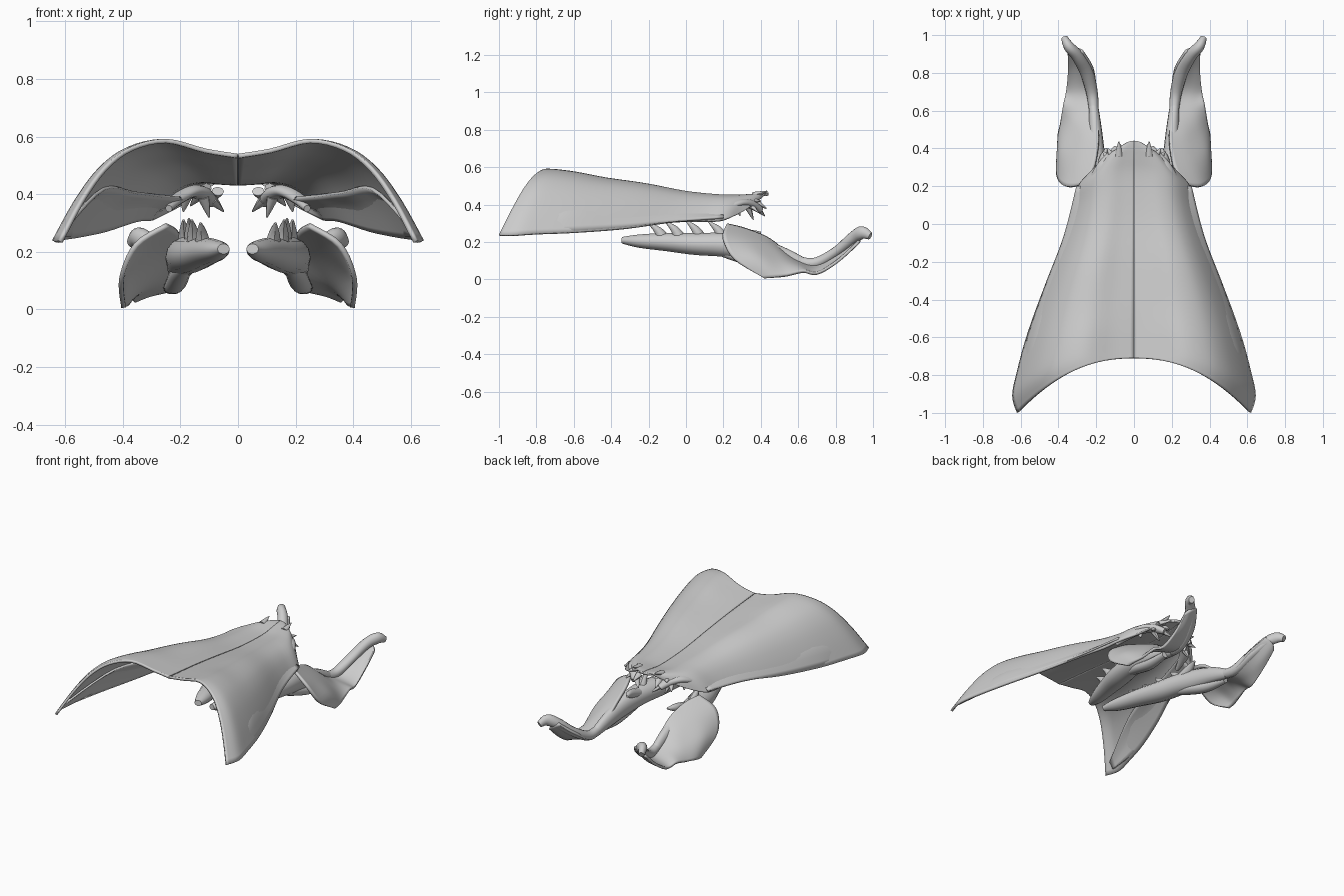
import bpy, math
from mathutils import Vector


def spline(keys, n):
    """Smooth interpolation through tuples of any length, n steps per span."""
    k = [Vector(p) for p in keys]
    out = []
    for i in range(len(k) - 1):
        a, b, c, d = k[max(i - 1, 0)], k[i], k[i + 1], k[min(i + 2, len(k) - 1)]
        for j in range(n):
            t = j / n
            out.append(0.5 * (2 * b + (c - a) * t + (2 * a - 5 * b + 4 * c - d) * t * t
                              + (3 * b - a - 3 * c + d) * t ** 3))
    return out + [k[-1]]


def loft(name, rows, closed=False, thick=0.0):
    """Skin rows of points on the +x side, mirrored to -x."""
    m = len(rows[0])
    verts = [tuple(p) for r in rows for p in r]
    faces = []
    for i in range(len(rows) - 1):
        for j in range(m if closed else m - 1):
            k = (j + 1) % m
            faces.append((i * m + j, i * m + k, (i + 1) * m + k, (i + 1) * m + j))
    if closed:
        faces += [tuple(range(m))[::-1], tuple(range(len(verts) - m, len(verts)))]
    mesh = bpy.data.meshes.new(name)
    mesh.from_pydata(verts, [], faces)
    ob = bpy.data.objects.new(name, mesh)
    bpy.context.collection.objects.link(ob)
    if thick:
        s = ob.modifiers.new("thickness", 'SOLIDIFY')
        s.thickness, s.offset = abs(thick), math.copysign(1, thick)
    mir = ob.modifiers.new("mirror", 'MIRROR')
    mir.use_clip = True
    mir.use_mirror_merge = False
    bpy.ops.object.select_all(action='DESELECT')
    bpy.context.view_layer.objects.active = ob
    ob.select_set(True)
    bpy.ops.object.shade_smooth_by_angle(angle=math.radians(45))
    return ob


def tube(name, keys, n=5, sides=14):
    """Tapered bone: keys are (x, y, z, side radius, vertical radius)."""
    path = spline(keys, n)
    rows = []
    for i, p in enumerate(path):
        t = (path[min(i + 1, len(path) - 1)] - path[max(i - 1, 0)])
        t = Vector(t[:3]).normalized()
        side = t.cross(Vector((0, 0, 1)))
        side = side.normalized() if side.length > 0.05 else Vector((1, 0, 0))
        up = side.cross(t)
        rows.append([Vector(p[:3]) + side * p[3] * math.cos(a) + up * p[4] * math.sin(a)
                     for a in (2 * math.pi * q / sides for q in range(sides))])
    return loft(name, rows, closed=True)


# Roof shield: centre y, edge y, half width, centre z, ridge z, edge z
stations = [(-.71, -1.0, .62, .54, .592, .24), (-.66, -.91, .645, .535, .59, .24),
            (-.55, -.78, .62, .525, .575, .247), (-.4, -.58, .565, .51, .545, .255),
            (-.2, -.32, .47, .485, .515, .275), (0, -.07, .365, .458, .475, .31),
            (.15, .09, .318, .447, .458, .315), (.27, .20, .298, .445, .453, .32),
            (.35, .28, .23, .455, .457, .35), (.40, .36, .15, .462, .462, .40),
            (.44, .41, .07, .465, .462, .44)]
# Normalised cross-section: width fraction, height fraction, centre blend
section = spline([(0, 1, 1), (.18, 1, .65), (.4, 1, 0), (.6, .92, 0),
                  (.75, .72, 0), (.88, .4, 0), (1, 0, 0)], 4)
rows = []
for yc, ye, w, zc, zr, ze in spline(stations, 4):
    row = []
    for s, h, c in section:
        z = ze + (zr - ze) * h + (zc - zr) * c
        row.append((w * s, yc + (ye - yc) * max(s, 0) ** 2.2, z))
    rows.append(row)
loft("roof_shield", rows, thick=-0.015)

# Inner lining plate along each side wall
lining = [[(.61, -.93, .25), (.6, -.93, .27), (.585, -.93, .29)],
          [(.57, -.65, .255), (.53, -.65, .35), (.46, -.6, .415)],
          [(.47, -.35, .275), (.42, -.33, .35), (.35, -.3, .40)],
          [(.365, -.07, .305), (.32, -.05, .35), (.27, -.03, .39)],
          [(.30, .2, .325), (.25, .2, .35), (.19, .2, .38)]]
cross = [spline(r, 3) for r in lining]
columns = [spline([r[j] for r in cross], 5) for j in range(len(cross[0]))]
loft("side_lining", columns, thick=0.012)

# Lower jaw scoop plate, narrowing backwards
plate = [[(.25, .22, .30), (.36, .20, .23), (.412, .26, .11), (.405, .42, .005)],
         [(.21, .32, .275), (.31, .34, .21), (.39, .38, .12), (.405, .47, .012)],
         [(.19, .45, .22), (.27, .47, .17), (.34, .50, .10), (.39, .54, .025)],
         [(.19, .58, .12), (.25, .59, .10), (.31, .60, .08), (.375, .63, .05)],
         [(.20, .70, .09), (.25, .70, .075), (.31, .70, .06), (.36, .70, .04)],
         [(.22, .82, .16), (.26, .82, .145), (.31, .82, .12), (.35, .80, .10)],
         [(.28, .91, .24), (.30, .92, .23), (.33, .92, .21), (.35, .90, .19)]]
cross = [spline(r, 5) for r in plate]
columns = [spline([r[j] for r in cross], 5) for j in range(len(cross[0]))]
loft("jaw_plate", columns, thick=0.016)

# Long jaw bone and the rising rear process
tube("jaw_bone", [(.05, -.34, .21, .022, .018), (.075, -.25, .205, .045, .036),
                  (.115, -.1, .20, .06, .05), (.155, .05, .19, .07, .06),
                  (.185, .2, .185, .065, .065), (.20, .35, .165, .05, .065),
                  (.205, .5, .13, .035, .05), (.215, .63, .085, .025, .03)])
tube("jaw_process", [(.21, .55, .11, .022, .03), (.22, .68, .085, .03, .03),
                     (.25, .8, .145, .035, .028), (.30, .89, .22, .032, .032),
                     (.345, .94, .25, .028, .035), (.368, .985, .232, .018, .02)])
tube("jaw_lower_knob", [(.18, .16, .155, .02, .02), (.20, .27, .125, .035, .03),
                        (.22, .42, .085, .035, .03), (.24, .58, .075, .02, .02)])

# Curved teeth along the jaw bone
for i, (x, y, h) in enumerate([(.12, -.17, .08), (.15, -.08, .09), (.16, .03, .095), (.18, .15, .09)]):
    tube(f"jaw_tooth_{i + 1}", [(x, y + .05, .215, .03, .035), (x + .005, y + .02, .23 + h * .4, .02, .022),
                                (x + .01, y - .03, .22 + h, .004, .004)], 3, 8)

# Upper jaw arch beneath the snout
tube("upper_jaw", [(.09, .40, .37, .02, .018), (.12, .35, .40, .035, .025),
                   (.165, .29, .41, .04, .022), (.21, .22, .385, .03, .02),
                   (.24, .12, .35, .012, .012)])
# Snout spikes: base and tip
spikes = [((.08, .36, .45), (.08, .435, .472)), ((.11, .35, .42), (.14, .40, .42)),
          ((.13, .34, .40), (.165, .385, .36)), ((.09, .38, .38), (.05, .42, .34)),
          ((.12, .33, .39), (.10, .36, .32)), ((.18, .27, .39), (.19, .29, .34)),
          ((.07, .38, .41), (.08, .43, .38))]
for i, (a, b) in enumerate(spikes):
    m = [(p + q) / 2 for p, q in zip(a, b)]
    tube(f"snout_tooth_{i + 1}", [(*a, .022, .018), (*m, .014, .011), (*b, .003, .003)], 3, 8)
# Small crest on top of the jaw bone under the snout
tube("jaw_crest", [(.17, .25, .21, .03, .03), (.165, .34, .24, .022, .025), (.145, .40, .25, .006, .006)], 4, 10)
